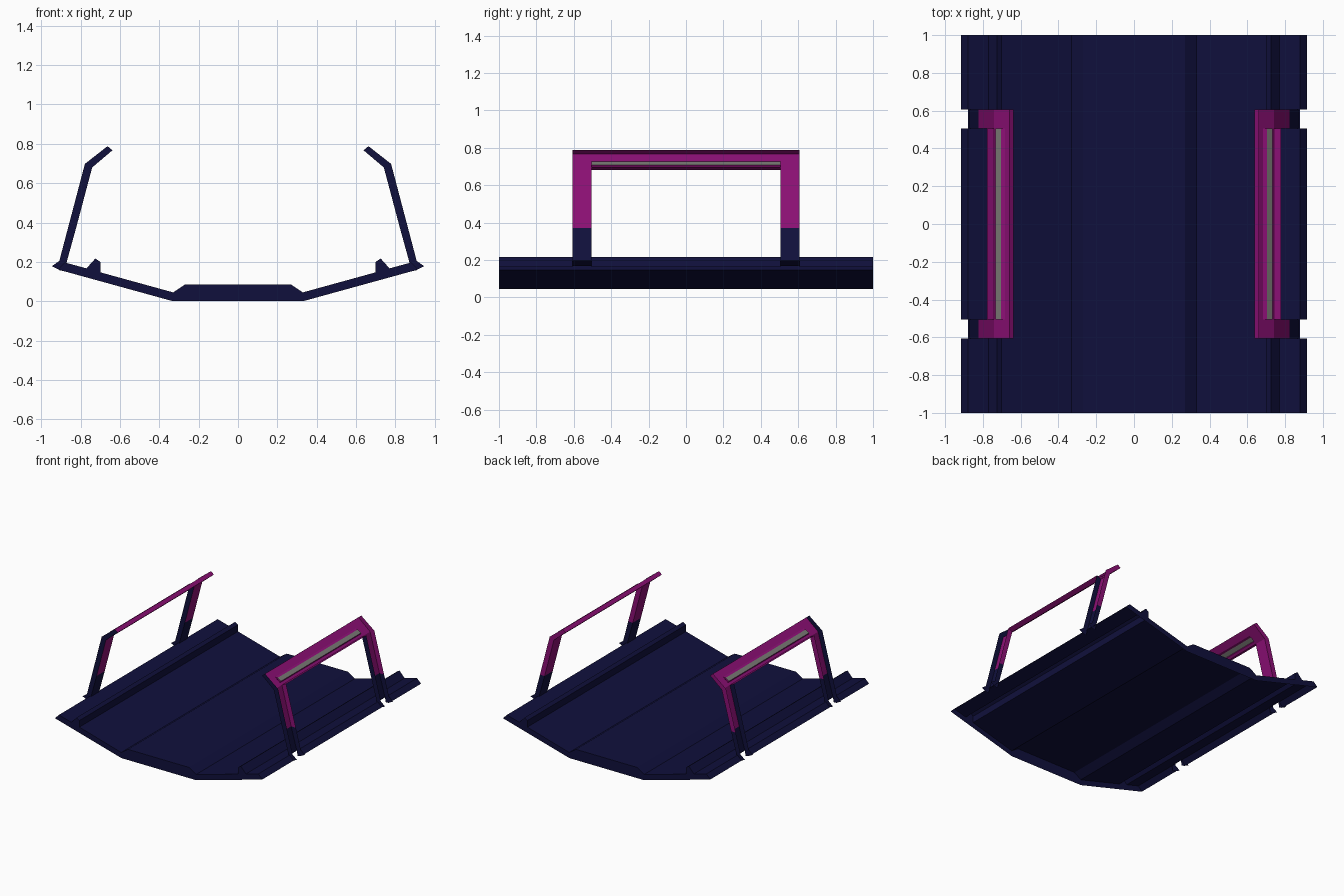
import bpy, bmesh

if "Cube" in bpy.data.objects:
    bpy.data.objects.remove(bpy.data.objects["Cube"])


def material(name, rgb):
    m = bpy.data.materials.new(name)
    m.diffuse_color = (*rgb, 1)
    m.use_nodes = True
    m.node_tree.nodes["Principled BSDF"].inputs["Base Color"].default_value = m.diffuse_color
    return m


NAVY = material("navy", (0.005, 0.005, 0.045))
MAGENTA = material("magenta", (0.265, 0.005, 0.18))
GREY = material("light_grey", (0.19, 0.19, 0.175))


def strip(bm, path, y0, y1, mat=0):
    """Sweep an (x, z) path along y."""
    for (xa, za), (xb, zb) in zip(path, path[1:]):
        vs = [bm.verts.new(c) for c in
              ((xa, y0, za), (xb, y0, zb), (xb, y1, zb), (xa, y1, za))]
        bm.faces.new(vs).material_index = mat


def cap(bm, outline, y, side, mat=0):
    """Flat (x, z) outline at y, facing the given y side."""
    f = bm.faces.new([bm.verts.new((x, y, z)) for x, z in outline])
    f.normal_update()
    if f.normal.y * side < 0:
        f.normal_flip()
    f.material_index = mat


def finish(name, bm, mats):
    bmesh.ops.remove_doubles(bm, verts=bm.verts, dist=0.0005)
    me = bpy.data.meshes.new(name)
    bm.to_mesh(me)
    bm.free()
    for m in mats:
        me.materials.append(m)
    ob = bpy.data.objects.new(name, me)
    bpy.context.collection.objects.link(ob)
    mir = ob.modifiers.new("mirror", 'MIRROR')
    mir.merge_threshold = 0.0005
    return ob


Y_IN, Y_OUT = 0.505, 0.607      # inner and outer sides of the posts

# Deck: open underneath, raised middle, rail ridge, folded rim notched for posts
top = [(0, 0.085), (0.27, 0.085), (0.33, 0.045), (0.70, 0.147), (0.70, 0.20),
       (0.725, 0.217), (0.77, 0.167), (0.88, 0.197)]
rim = [(0.88, 0.197), (0.915, 0.162)]
bm = bmesh.new()
strip(bm, top, -1, 1)
for y0, y1 in ((-1, -Y_OUT), (-Y_IN, Y_IN), (Y_OUT, 1)):
    strip(bm, rim, y0, y1)
for s in (-1, 1):
    cap(bm, top + [rim[1], (0.90, 0.157), (0.33, 0), (0, 0)], s, s)
finish("deck", bm, [NAVY])

# Window frame: two posts and a bent top beam, open on the outside
base, split, bend = (0.872, 0.194), (0.823, 0.372), (0.741, 0.68)
tip, tip_top, bend_out = (0.638, 0.767), (0.663, 0.788), (0.778, 0.698)
split_out = (0.864, 0.372)
foot = [(0.908, 0.205), (0.946, 0.178), (0.905, 0.157), (0.88, 0.152)]
lip_a, lamp_a = (0.725, 0.694), (0.733, 0.708)
lamp_b, lip_b = (0.703, 0.727), (0.683, 0.729)
bm = bmesh.new()
for s in (-1, 1):
    y0, y1 = sorted((s * Y_IN, s * Y_OUT))
    strip(bm, [base, split], y0, y1, 0)
    strip(bm, [split, bend, tip, tip_top], y0, y1, 1)
    # side walls: front-facing ones are navy, the others magenta on top
    for y, facing, upper in (
            (s * Y_OUT, s, [split, bend, tip, tip_top, bend_out, split_out]),
            (s * Y_IN, -s, [split, bend, bend_out, split_out])):
        cap(bm, [base, split, split_out] + foot, y, facing, 0)
        cap(bm, upper, y, facing, 1 if facing > 0 else 0)
    # ends of the lamp channel
    cap(bm, [lip_a, lamp_a, lamp_b, lip_b], s * Y_IN, -s, 1)
# beam between the posts with a lamp channel
strip(bm, [bend_out, bend, lip_a, lamp_a], -Y_IN, Y_IN, 1)
strip(bm, [lamp_b, lip_b, tip, tip_top], -Y_IN, Y_IN, 1)
finish("window_frame", bm, [NAVY, MAGENTA])

# Lamp strip at the bottom of the channel
bm = bmesh.new()
strip(bm, [lamp_a, lamp_b], -Y_IN, Y_IN)
finish("lamp_strip", bm, [GREY])
